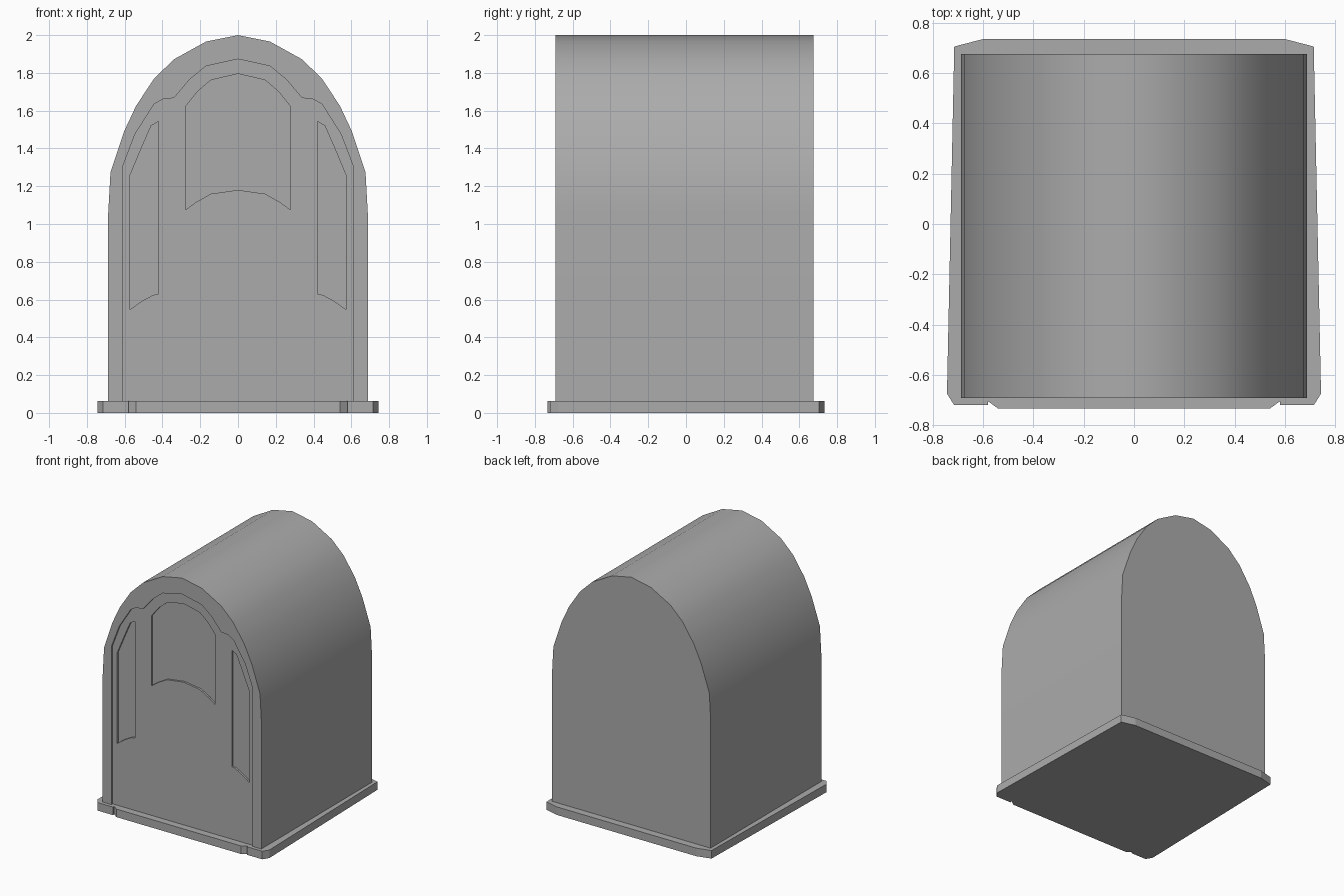
import bpy
import bmesh

if "Cube" in bpy.data.objects:
    bpy.data.objects.remove(bpy.data.objects["Cube"], do_unlink=True)

GREY = (0.41, 0.41, 0.41, 1.0)
FRONT, BACK = -0.692, 0.676
PLATE_TOP = 0.063
STEP = 0.015   # depth of each recess

stone = bpy.data.materials.new("plain grey")
stone.use_nodes = True
stone.diffuse_color = GREY
stone.node_tree.nodes["Principled BSDF"].inputs["Base Color"].default_value = GREY


def mirrored(half):
    """Close a half profile with its mirror image across x = 0."""
    return half + [(-x, v) for x, v in reversed(half) if x > 0]


def prism(name, outline, start, end, axis):
    """Extrude an outline along y (outline in x, z) or z (outline in x, y)."""
    def place(p, d):
        return (p[0], d, p[1]) if axis == "y" else (p[0], p[1], d)
    bm = bmesh.new()
    near = [bm.verts.new(place(p, start)) for p in outline]
    far = [bm.verts.new(place(p, end)) for p in outline]
    bm.faces.new(near)
    bm.faces.new(far)
    for i in range(len(outline)):
        j = (i + 1) % len(outline)
        bm.faces.new((near[i], near[j], far[j], far[i]))
    bmesh.ops.recalc_face_normals(bm, faces=bm.faces)
    mesh = bpy.data.meshes.new(name)
    bm.to_mesh(mesh)
    bm.free()
    mesh.materials.append(stone)
    obj = bpy.data.objects.new(name, mesh)
    bpy.context.collection.objects.link(obj)
    return obj


def carve(body, outline, depth):
    """Cut a recess of the given depth into the front of the body."""
    cutter = prism("recess_cutter", outline, FRONT - 0.1, FRONT + depth, "y")
    cutter.hide_render = True
    mod = body.modifiers.new("recess", "BOOLEAN")
    mod.operation = "DIFFERENCE"
    mod.solver = "EXACT"
    mod.object = cutter
    bpy.context.view_layer.objects.active = body
    bpy.ops.object.modifier_apply(modifier=mod.name)
    bpy.data.objects.remove(cutter, do_unlink=True)


# Arched body
arch = [(0.687, 0.04), (0.687, 1.06), (0.675, 1.275), (0.604, 1.488), (0.54, 1.625),
        (0.444, 1.77), (0.339, 1.872), (0.169, 1.966), (0, 2.0)]
body = prism("arched_body", mirrored(arch), FRONT, BACK, "y")

# Large stepped door recess
door = [(0.612, 0.0), (0.612, 1.3), (0.545, 1.476), (0.444, 1.635), (0.397, 1.661),
        (0.339, 1.667), (0.254, 1.767), (0.169, 1.836), (0, 1.873)]
carve(body, mirrored(door), STEP)

# Centre panel, then one side panel and its mirror
centre = [(0, 1.18), (0.143, 1.16), (0.222, 1.116), (0.277, 1.076),
          (0.277, 1.623), (0.212, 1.704), (0.143, 1.762), (0, 1.795)]
carve(body, mirrored(centre), 2 * STEP)

side = [(0.42, 0.63), (0.45, 0.624), (0.508, 0.593), (0.573, 0.546),
        (0.573, 1.255), (0.513, 1.398), (0.46, 1.52), (0.42, 1.543)]
for s in (1, -1):
    carve(body, [(s * x, z) for x, z in side], 2 * STEP)

# Base plate with clipped corners and notched front
plate = [(0.54, -0.733), (0.58, -0.704), (0.58, -0.72), (0.714, -0.72),
         (0.743, -0.674), (0.714, 0.705), (0.602, 0.734)]
base = prism("base_plate", mirrored(plate), 0.0, PLATE_TOP, "z")

# Smooth arch, sharp edges elsewhere
bpy.ops.object.select_all(action="DESELECT")
body.select_set(True)
bpy.context.view_layer.objects.active = body
bpy.ops.object.shade_smooth_by_angle()
